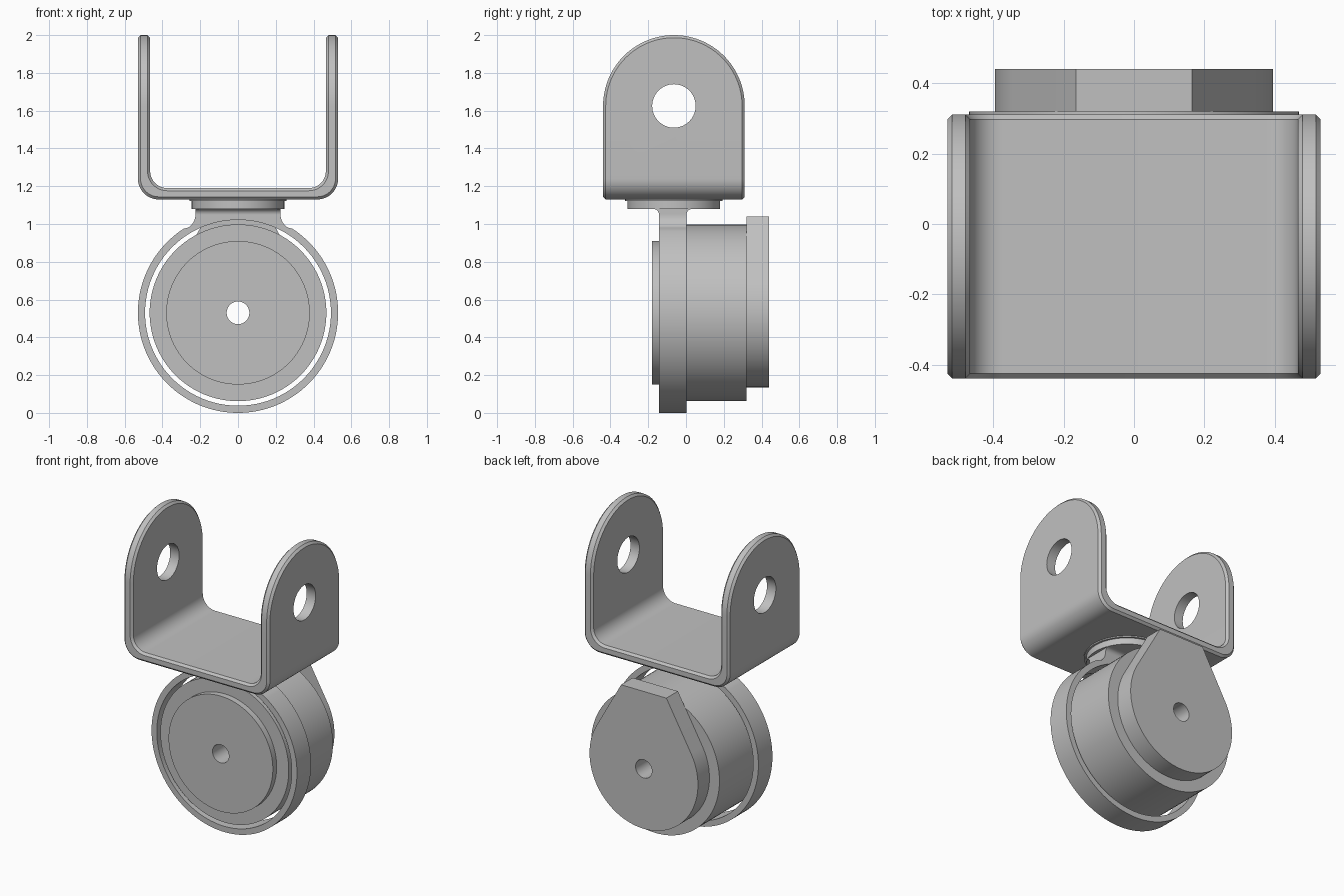
import bpy, bmesh
from math import sin, cos, pi, radians, acos, atan2, hypot

cube = bpy.data.objects.get("Cube")
if cube:
    bpy.data.objects.remove(cube, do_unlink=True)

steel = bpy.data.materials.new("plain_grey")
steel.use_nodes = True
GREY = (0.53, 0.53, 0.53, 1)
steel.diffuse_color = GREY
steel.node_tree.nodes["Principled BSDF"].inputs["Base Color"].default_value = GREY

AXLE_Z = 0.53      # motor axis height
PIVOT_Y = -0.064   # centre of bracket and turntable
PIVOT_Z = 1.625    # bracket hole height


def arc(cx, cy, r, a0, a1, n=24):
    """Points on an arc, angles in degrees."""
    return [(cx + r * cos(radians(a0 + (a1 - a0) * i / n)),
             cy + r * sin(radians(a0 + (a1 - a0) * i / n))) for i in range(n + 1)]


def circle(cx, cy, r, n=96):
    return arc(cx, cy, r, 0, 360, n)[:-1]


def mirror(points):
    """Close a right-hand outline with its reflection in x."""
    return points + [(-x, y) for x, y in reversed(points)]


def select_only(ob):
    bpy.ops.object.select_all(action='DESELECT')
    ob.select_set(True)
    bpy.context.view_layer.objects.active = ob


def finish(ob):
    """Apply modifiers and shade smooth with sharp edges."""
    select_only(ob)
    bpy.ops.object.convert(target='MESH')
    bpy.ops.object.shade_smooth_by_angle(angle=radians(30))


def prism(name, loops, start, end, axis='Y'):
    """Extrude 2D loops (inner loops become holes) along an axis."""
    curve = bpy.data.curves.new(name, 'CURVE')
    curve.dimensions = '2D'
    curve.fill_mode = 'BOTH'
    curve.extrude = (end - start) / 2
    for loop in loops:
        spline = curve.splines.new('POLY')
        spline.points.add(len(loop) - 1)
        for p, (x, y) in zip(spline.points, loop):
            p.co = (x, y, 0, 1)
        spline.use_cyclic_u = True
    ob = bpy.data.objects.new(name, curve)
    bpy.context.collection.objects.link(ob)
    mid = (start + end) / 2
    ob.location = {'X': (mid, 0, 0), 'Y': (0, mid, 0), 'Z': (0, 0, mid)}[axis]
    ob.rotation_euler = {'X': (pi / 2, 0, pi / 2), 'Y': (pi / 2, 0, 0), 'Z': (0, 0, 0)}[axis]
    select_only(ob)
    bpy.ops.object.convert(target='MESH')
    ob = bpy.context.view_layer.objects.active
    bpy.ops.object.transform_apply(location=True, rotation=True, scale=True)
    # Weld caps to walls and merge flat triangles
    bm = bmesh.new()
    bm.from_mesh(ob.data)
    bmesh.ops.remove_doubles(bm, verts=bm.verts, dist=1e-5)
    bmesh.ops.recalc_face_normals(bm, faces=bm.faces)
    bmesh.ops.dissolve_limit(bm, angle_limit=radians(0.5), verts=bm.verts, edges=bm.edges)
    bm.to_mesh(ob.data)
    bm.free()
    ob.data.materials.clear()
    ob.data.materials.append(steel)
    finish(ob)
    return ob


def boolean(ob, cutter, operation):
    mod = ob.modifiers.new(operation, 'BOOLEAN')
    mod.object = cutter
    mod.operation = operation
    mod.solver = 'EXACT'
    cutter.hide_render = True


# U bracket: bent strip trimmed to rounded ears, chamfered, then drilled
W, T, BASE = 0.53, 0.065, 1.13
half = (arc(W - 0.11, BASE + 0.11, 0.11, -90, 0, 12) + [(W, 2.1), (W - T, 2.1)]
        + arc(W - T - 0.09, BASE + 0.06 + 0.09, 0.09, 0, -90, 12))
bracket = prism("bracket", [mirror(half)], -0.6, 0.6)
ear = prism("ear_outline", [arc(PIVOT_Y, PIVOT_Z, 0.375, 0, 180, 48)
                            + [(PIVOT_Y - 0.375, 1.0), (PIVOT_Y + 0.375, 1.0)]], -1, 1, 'X')
drill = prism("ear_drill", [circle(PIVOT_Y, PIVOT_Z, 0.115, 64)], -1, 1, 'X')
boolean(bracket, ear, 'INTERSECT')
chamfer = bracket.modifiers.new("chamfer", 'BEVEL')
chamfer.width = 0.014
chamfer.segments = 1
chamfer.limit_method = 'ANGLE'
chamfer.angle_limit = radians(50)
boolean(bracket, drill, 'DIFFERENCE')
finish(bracket)
for cutter in (ear, drill):
    bpy.data.objects.remove(cutter, do_unlink=True)

# Turntable under the bracket
prism("turntable_disc", [circle(0, PIVOT_Y, 0.245)], 1.08, 1.122, 'Z')
prism("turntable_washer", [circle(0, PIVOT_Y, 0.258)], 1.122, 1.132, 'Z')

# Clamp ring with a filleted neck
outline = (arc(0, AXLE_Z, 0.53, -90, 57, 60) + arc(0.305, 1.05, 0.08, 240, 180, 8)
           + [(0.225, 1.08)])
prism("clamp_ring", [mirror(outline[1:]) + [outline[0]], circle(0, AXLE_Z, 0.492)], -0.143, 0.003)

# Flare joining the neck to the turntable
F, MID = 0.03, -0.07
flare = [(0.073, 1.045)] + arc(0.073 + F, 1.08 - F, F, 180, 90, 6)
prism("neck_flare", [[(x + MID, z) for x, z in mirror(flare)]], -0.225, 0.225, 'X')

# Motor with through shaft hole
bore = circle(0, AXLE_Z, 0.06, 48)
prism("motor_body", [circle(0, AXLE_Z, 0.468), bore], -0.14, 0.32)
prism("motor_front_boss", [circle(0, AXLE_Z, 0.38), bore], -0.18, -0.14)

# Rear cover: round, with sides rising tangentially to a flat top
R, TOP_X, TOP_H = 0.395, 0.165, 0.51
tangent = (atan2(TOP_H, TOP_X) - acos(R / hypot(TOP_X, TOP_H))) * 180 / pi
cover = arc(0, AXLE_Z, R, -90, tangent, 48) + [(TOP_X, AXLE_Z + TOP_H)]
prism("motor_rear_cover", [mirror(cover[1:]) + [cover[0]], bore], 0.32, 0.44)
